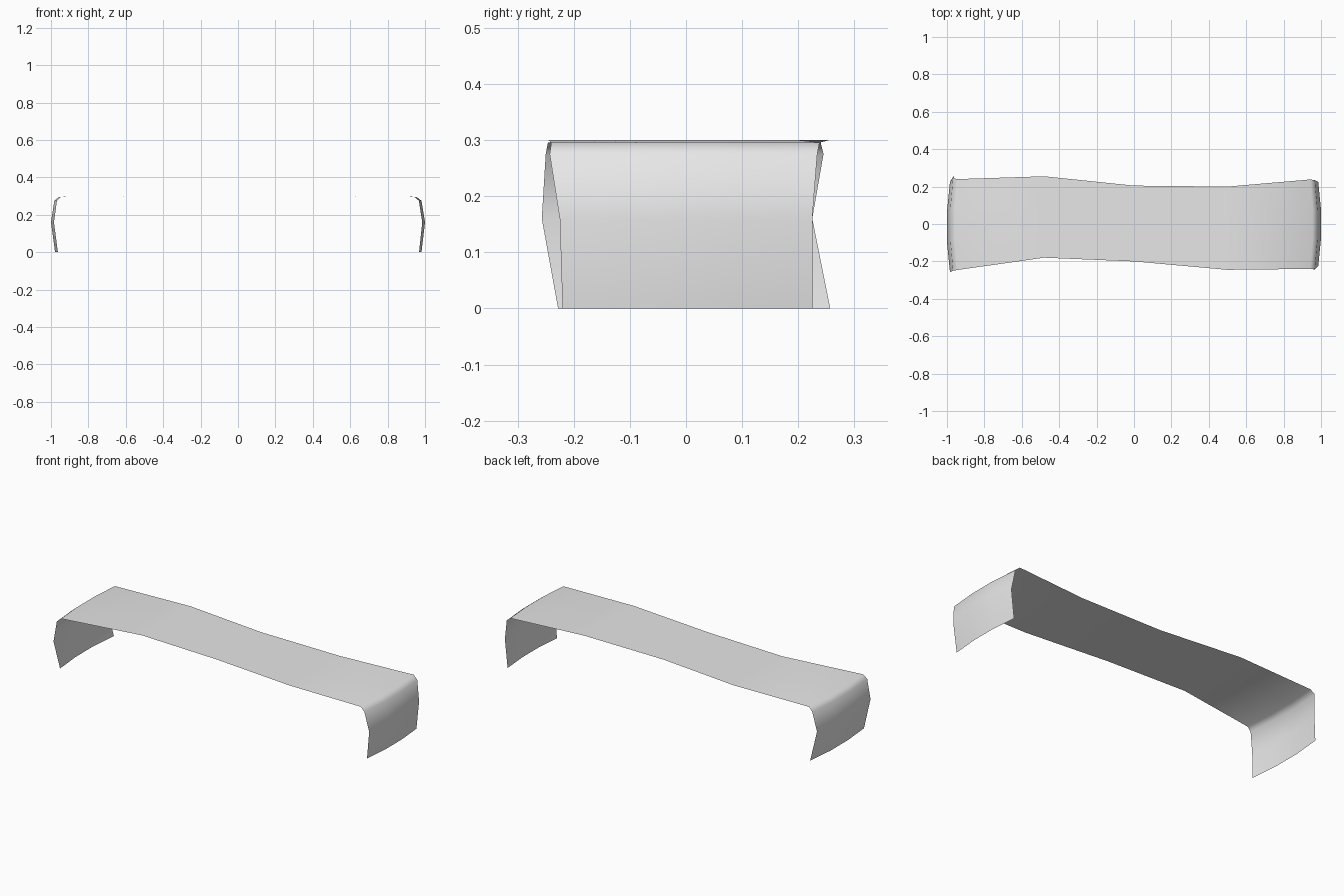
import bpy, bmesh

cube = bpy.data.objects.get("Cube")
if cube:
    bpy.data.objects.remove(cube, do_unlink=True)

# One grey cloth material
cloth = bpy.data.materials.new("grey cloth")
cloth.use_nodes = True
grey = (0.8, 0.8, 0.8, 1)
cloth.diffuse_color = grey
cloth.node_tree.nodes["Principled BSDF"].inputs["Base Color"].default_value = grey

# Stations along the runner: x, z, front y, back y, outward bow of the middle
stations = [
    (-0.963, 0.0, -0.228, 0.257, 0.015),
    (-0.984, 0.16, -0.257, 0.225, 0.016),
    (-0.968, 0.275, -0.25, 0.245, 0.014),
    (-0.945, 0.296, -0.246, 0.24, 0.012),
    (-0.48, 0.3, -0.18, 0.255, 0),
    (0.0, 0.3, -0.2, 0.205, 0),
    (0.5, 0.3, -0.245, 0.2, 0),
    (0.942, 0.296, -0.24, 0.238, 0.012),
    (0.967, 0.275, -0.243, 0.234, 0.014),
    (0.985, 0.16, -0.225, 0.225, 0.015),
    (0.968, 0.0, -0.22, 0.225, 0.013),
]

# Thin draped sheet, four points across
bm = bmesh.new()
rows = []
for x, z, front, back, bow in stations:
    side = 1 if x > 0 else -1
    row = []
    for i in range(4):
        out = side * bow if i in (1, 2) else 0
        row.append(bm.verts.new((x + out, front + (back - front) * i / 3, z)))
    rows.append(row)
for a, b in zip(rows, rows[1:]):
    for i in range(3):
        bm.faces.new((a[i], b[i], b[i + 1], a[i + 1]))
for face in bm.faces:
    face.smooth = True

mesh = bpy.data.meshes.new("table_runner")
bm.to_mesh(mesh)
bm.free()
mesh.materials.append(cloth)
runner = bpy.data.objects.new("table_runner", mesh)
bpy.context.collection.objects.link(runner)
